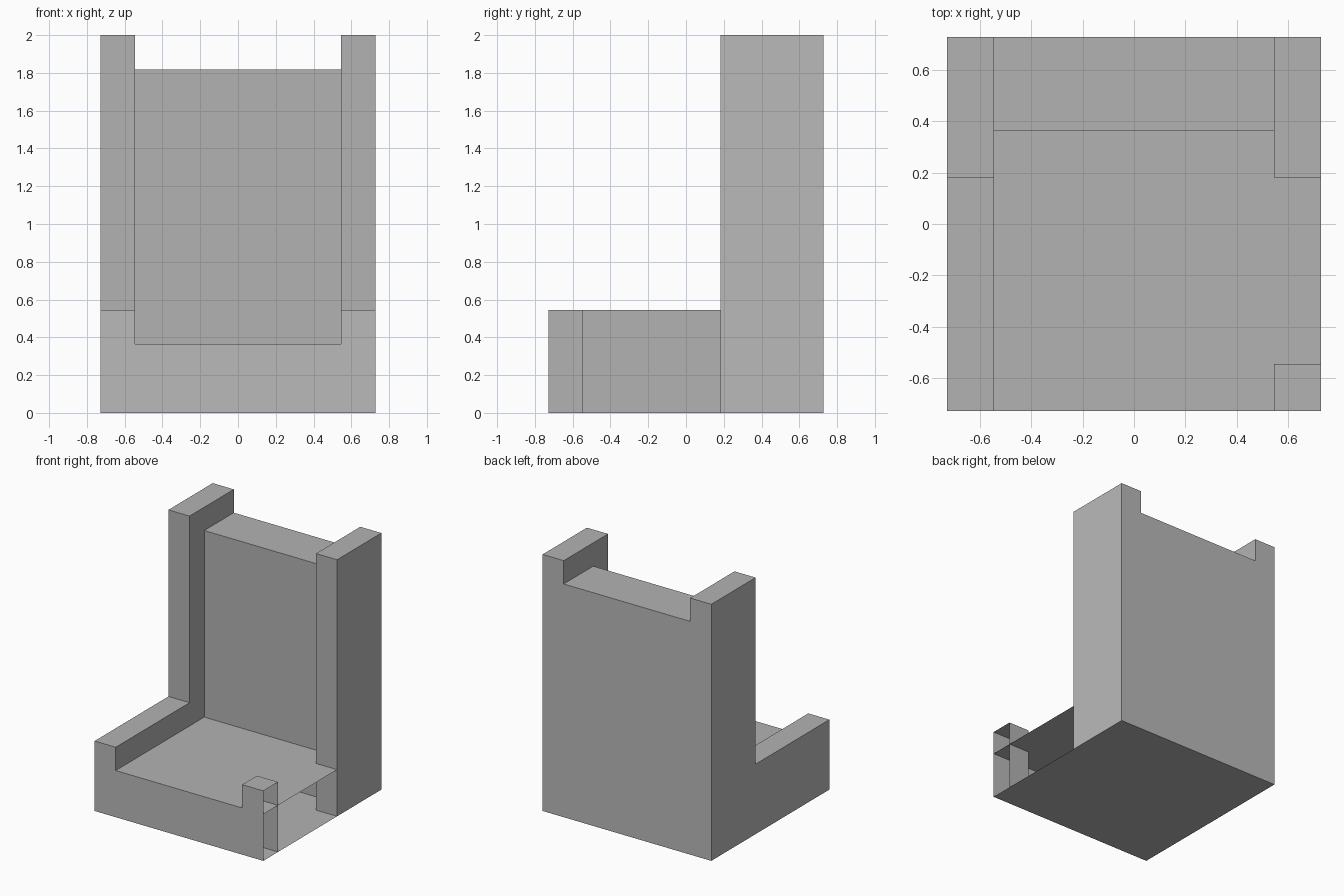
import bpy
import bmesh

U = 2 / 11        # building module: the chair is 8 x 8 x 11 modules
HALF = 4 * U

cube = bpy.data.objects.get("Cube")
if cube:
    bpy.data.objects.remove(cube, do_unlink=True)


def make_material(name, value):
    mat = bpy.data.materials.new(name)
    mat.use_nodes = True
    colour = (value, value, value, 1)
    mat.diffuse_color = colour
    mat.node_tree.nodes["Principled BSDF"].inputs["Base Color"].default_value = colour
    return mat


inner_grey = make_material("inner grey", 0.45)
outer_grey = make_material("outer grey", 0.49)


def block(name, x, y, z, open_side=False):
    """Box given by ranges in modules; optionally without its +x face."""
    bm = bmesh.new()
    bmesh.ops.create_cube(bm, size=1)
    for v in bm.verts:
        v.co = [U * (r[1] if c > 0 else r[0]) for c, r in zip(v.co, (x, y, z))]
    bm.normal_update()
    if open_side:
        side = [f for f in bm.faces if f.normal.x > 0.9]
        bmesh.ops.delete(bm, geom=side, context="FACES")
    # Faces on the outer walls take the lighter grey
    for f in bm.faces:
        c = f.calc_center_median()
        f.material_index = int(max(abs(c.x), abs(c.y)) > HALF - 0.001)
    mesh = bpy.data.meshes.new(name)
    bm.to_mesh(mesh)
    bm.free()
    mesh.materials.append(inner_grey)
    mesh.materials.append(outer_grey)
    obj = bpy.data.objects.new(name, mesh)
    bpy.context.collection.objects.link(obj)
    return obj


# Hollow seat and front post, both open towards +x
block("seat", (-3, 4), (-4, 3), (0, 2), open_side=True)
block("left_front_post", (3, 4), (-4, -3), (0, 3), open_side=True)

# Full armrest on the other side
block("right_armrest", (-4, -3), (-4, 1), (0, 3))

# Backrest between two tall posts
block("backrest", (-3, 3), (2, 4), (0, 10))
for side, x in (("right", (-4, -3)), ("left", (3, 4))):
    block(side + "_back_post", x, (1, 4), (0, 11))
